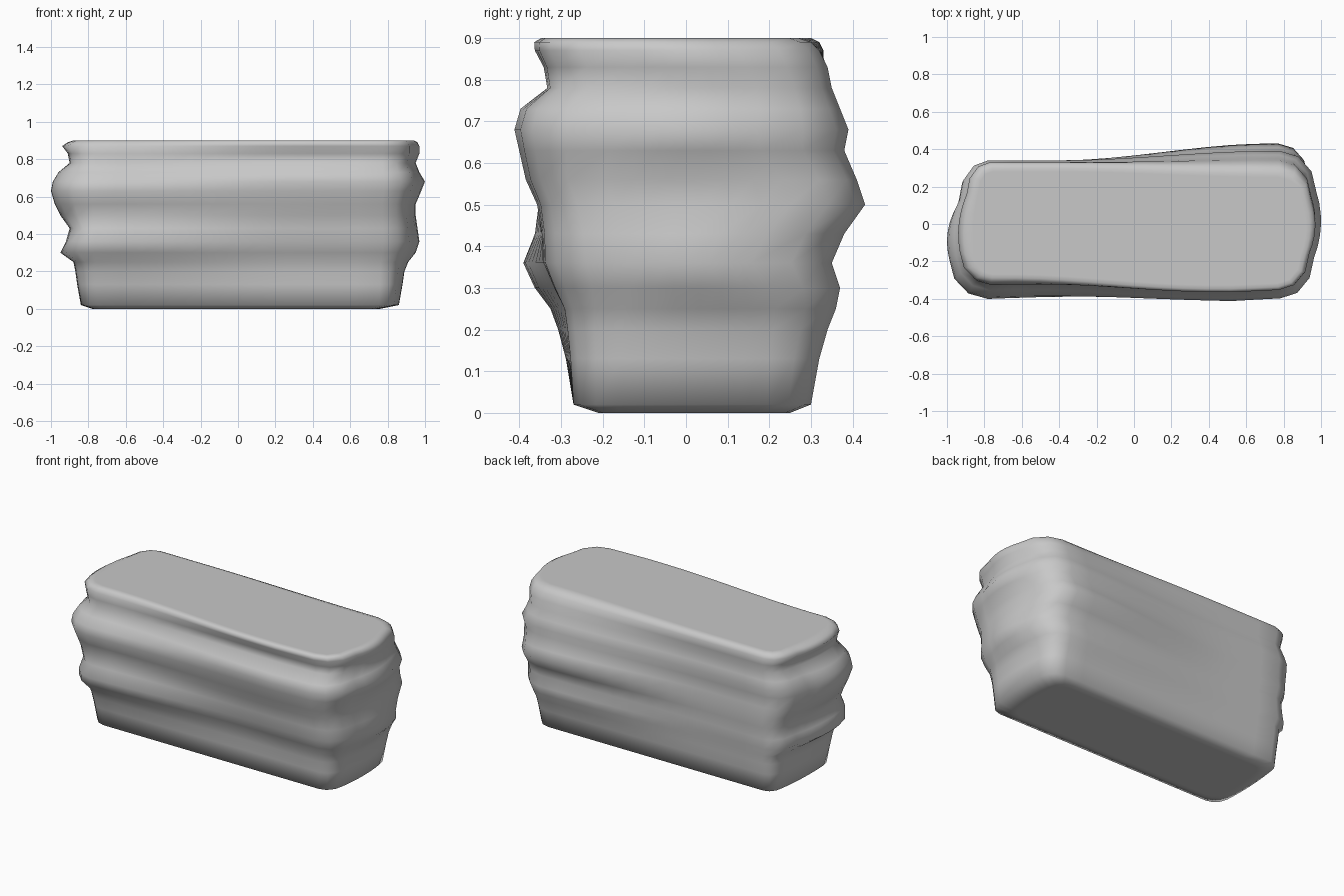
import bpy
import bmesh
import math

default_cube = bpy.data.objects.get("Cube")
if default_cube:
    bpy.data.objects.remove(default_cube, do_unlink=True)


def make_material(name, value):
    material = bpy.data.materials.new(name)
    material.use_nodes = True
    colour = (value, value, value, 1)
    material.diffuse_color = colour
    material.node_tree.nodes["Principled BSDF"].inputs["Base Color"].default_value = colour
    return material


# Rings from base to top, in hundredths:
# height, end -x, end +x, front at -x, front at +x, back at -x, back at +x
RINGS = [
    (0, -78, 76, -21, -21, 25, 25),
    (2, -84, 86, -27, -27, 30, 30),
    (13, -86, 88, -29, -28, 31, 32),
    (20, -87, 89, -31, -29, 32, 34),
    (25, -88, 91, -33, -30, 32, 36),
    (30, -95, 95, -37, -33, 33, 37),
    (36, -92, 97, -40, -36, 33, 35),
    (43, -90, 96, -37, -36, 33, 38),
    (50, -95, 95, -36, -37, 34, 43),
    (56, -98, 95, -38, -40, 33, 41),
    (63, -100, 98, -41, -42, 33, 38),
    (68, -99, 100, -40, -43, 34, 39),
    (73, -96, 97, -36, -41, 33, 37),
    (78, -90, 95, -32, -34, 32, 35),
    (83, -91, 97, -33, -35, 33, 34),
    (87, -94, 97, -32, -37, 33, 32),
    (89, -91, 96, -31, -37, 32, 30),
    (90, -88, 94, -29, -35, 30, 27),
]
LONG_STEPS = 12
SHORT_STEPS = 6
CORNER_STEPS = 3


def blend(a, b, x, start, end):
    """Ease from a to b while x runs from start to end."""
    t = min(max((x - start) / (end - start), 0), 1)
    return a + (b - a) * t * t * (3 - 2 * t)


def bulge(x):
    """How far an end swells past the base."""
    return max(abs(x) - 0.84, 0)


def corner_size(x):
    return 0.09 + 0.8 * bulge(x)


def ring_points(ring):
    z, left, right, front_l, front_r, back_l, back_r = (v / 100 for v in ring)

    def front(x):
        # The front sags inward between the ends and tapers at the +x corner
        sag = 0.2 * max(-front_l - 0.27, 0) * math.cos(x * math.pi / 2)
        taper = blend(0, 0.15 * max(-front_r - 0.27, 0), x, 0.5, 0.8)
        return blend(front_l, front_r, x, -0.7, 0.4) + sag + taper

    def back(x):
        return blend(back_l, back_r, x, -0.4, 0.72)

    def long_side(edge):
        start, stop = left + corner_size(left), right - corner_size(right)
        xs = [start + (stop - start) * i / LONG_STEPS for i in range(LONG_STEPS + 1)]
        return [(x, edge(x)) for x in xs]

    def end_side(x, sign, crest):
        # Rounded corner, bowed end with its crest off centre, rounded corner
        size = corner_size(x)
        low, high = front(x - sign * size) + size, back(x - sign * size) - size
        strength = 0.01 + 0.13 * bulge(x)

        def bow(t):
            return strength * (2 * (t - crest)) ** 2

        def corner(t, y, way):
            arc = [i / CORNER_STEPS * math.pi / 2 for i in range(1, CORNER_STEPS)]
            return [(x - sign * (bow(t) + (size - bow(t)) * (1 - math.sin(a))),
                     y + way * size * math.cos(a)) for a in arc]

        steps = [i / SHORT_STEPS for i in range(SHORT_STEPS + 1)]
        middle = [(x - sign * bow(t), low + (high - low) * t) for t in steps]
        return corner(0, low, -1) + middle + corner(1, high, 1)[::-1]

    outline = long_side(front) + end_side(right, 1, 0.55)
    outline += long_side(back)[::-1] + end_side(left, -1, 0.3)[::-1]
    return [(x, y, z) for x, y in outline]


# Crumpled block body: lofted rings, closed at base and top
bm = bmesh.new()
loops = [[bm.verts.new(p) for p in ring_points(ring)] for ring in RINGS]
for lower, upper in zip(loops, loops[1:]):
    count = len(lower)
    for i in range(count):
        j = (i + 1) % count
        bm.faces.new((lower[i], lower[j], upper[j], upper[i]))
caps = [bm.faces.new(loops[0][::-1]), bm.faces.new(loops[-1])]
bmesh.ops.recalc_face_normals(bm, faces=bm.faces)

# Narrow border inside each cap keeps its middle flat
bmesh.ops.inset_individual(bm, faces=caps, thickness=0.02)

mesh = bpy.data.meshes.new("crumpled_block")
bm.to_mesh(mesh)
bm.free()
block = bpy.data.objects.new("crumpled_block", mesh)
bpy.context.collection.objects.link(block)
mesh.materials.append(make_material("plain grey", 0.58))

bpy.ops.object.select_all(action="DESELECT")
block.select_set(True)
bpy.context.view_layer.objects.active = block
bpy.ops.object.shade_smooth_by_angle(angle=math.radians(100))
